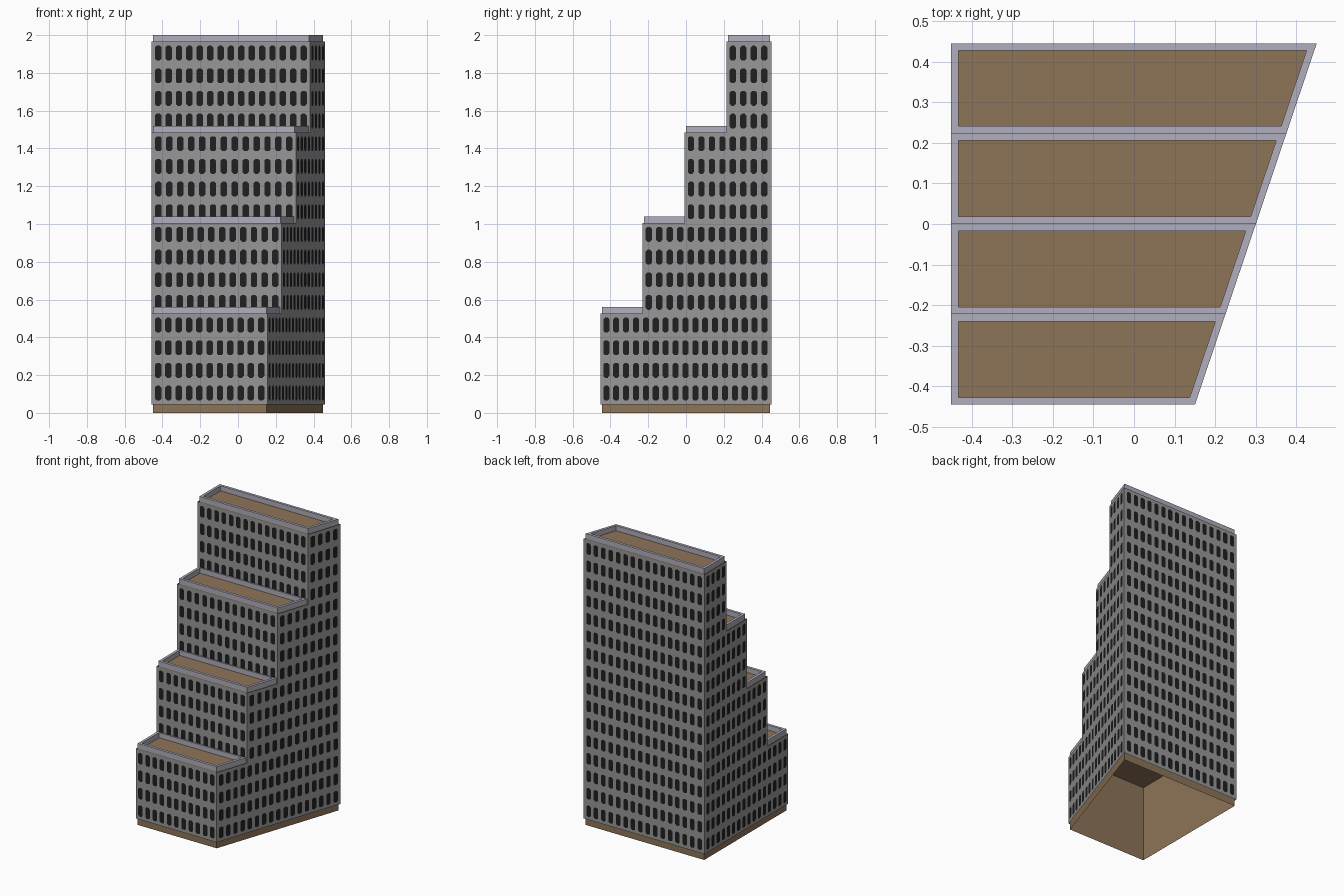
import bpy, bmesh
from mathutils import Vector

if "Cube" in bpy.data.objects:
    bpy.data.objects.remove(bpy.data.objects["Cube"])

BASE, STOREY, ROWS, RIM = 0.045, 0.12, 4, 0.035   # plinth, floor height, floors per tier, parapet
TIER = STOREY * ROWS
YS = [-0.445, -0.222, 0.001, 0.223, 0.445]        # step lines, front to back
UP = Vector((0, 0, 1))


def material(name, rgb):
    m = bpy.data.materials.new(name)
    m.diffuse_color = (*rgb, 1)
    m.use_nodes = True
    m.node_tree.nodes["Principled BSDF"].inputs["Base Color"].default_value = m.diffuse_color
    return m


BROWN = material("brown roofing", (0.27, 0.175, 0.098))
GREY = material("grey wall", (0.31, 0.31, 0.31))
LILAC = material("pale lilac trim", (0.44, 0.425, 0.51))
DARK = material("dark window", (0.014, 0.014, 0.014))


def footprint(y0, y1):
    """Counter-clockwise trapezoid with the slanted right side."""
    edge = lambda y: 0.30 + y * 0.30 / 0.89
    return [Vector(p) for p in ((-0.45, y0, 0), (edge(y0), y0, 0), (edge(y1), y1, 0), (-0.45, y1, 0))]


def offset(poly, d):
    """Move every side of the polygon outward by d, with mitred corners."""
    out = []
    for i, p in enumerate(poly):
        a = (p - poly[i - 1]).normalized().cross(UP)
        b = (poly[(i + 1) % len(poly)] - p).normalized().cross(UP)
        out.append(p + (a + b) * d / (1 + a.dot(b)))
    return out


def face(bm, pts):
    bm.faces.new([bm.verts.new(p) for p in pts])


def walls(bm, poly, z0, z1):
    for i, a in enumerate(poly):
        b = poly[(i + 1) % len(poly)]
        face(bm, (a + UP * z0, b + UP * z0, b + UP * z1, a + UP * z1))


def finish(bm, name, mat):
    bmesh.ops.remove_doubles(bm, verts=bm.verts[:], dist=1e-5)
    me = bpy.data.meshes.new(name)
    bm.to_mesh(me)
    bm.free()
    me.materials.append(mat)
    ob = bpy.data.objects.new(name, me)
    bpy.context.collection.objects.link(ob)


core, facade, windows = bmesh.new(), bmesh.new(), bmesh.new()
for k in range(4):
    z0, z1 = BASE + TIER * k, BASE + TIER * (k + 1)
    level = footprint(YS[k], YS[4])
    strip = footprint(YS[k], YS[k + 1])

    # stepped core, open underneath, with one roof strip per step
    walls(core, level, z0 if k else 0, z1)
    face(core, [p + UP * z1 for p in strip])

    # facade panels standing slightly off the core
    skin = offset(level, 0.008)
    walls(facade, skin, z0, z1)

    # rows of chamfered windows on all four sides
    w, h, c = 0.017, 0.039, 0.009
    shape = ((-w + c, -h), (w - c, -h), (w, -h + c), (w, h - c),
             (w - c, h), (-w + c, h), (-w, h - c), (-w, -h + c))
    for i, a in enumerate(level):
        b = level[(i + 1) % 4]
        along = (b - a).normalized()
        out = along.cross(UP) * 0.0095
        n = round((b - a).length / 0.0565)
        for col in range(n):
            for row in range(ROWS):
                mid = a.lerp(b, (col + 0.5) / n) + out + UP * (z0 + STOREY * (row + 0.5))
                face(windows, [mid + along * u + UP * v for u, v in shape])

    # parapet ring around the roof
    rim = bmesh.new()
    inner = offset(strip, -0.018)
    walls(rim, strip, z1, z1 + RIM)
    walls(rim, inner[::-1], z1, z1 + RIM)
    for i in range(4):
        j = (i + 1) % 4
        face(rim, [p + UP * (z1 + RIM) for p in (strip[i], strip[j], inner[j], inner[i])])
    finish(rim, f"parapet_{k + 1}", LILAC)

finish(core, "core_and_roofs", BROWN)
finish(facade, "facade_panels", GREY)
finish(windows, "windows", DARK)
